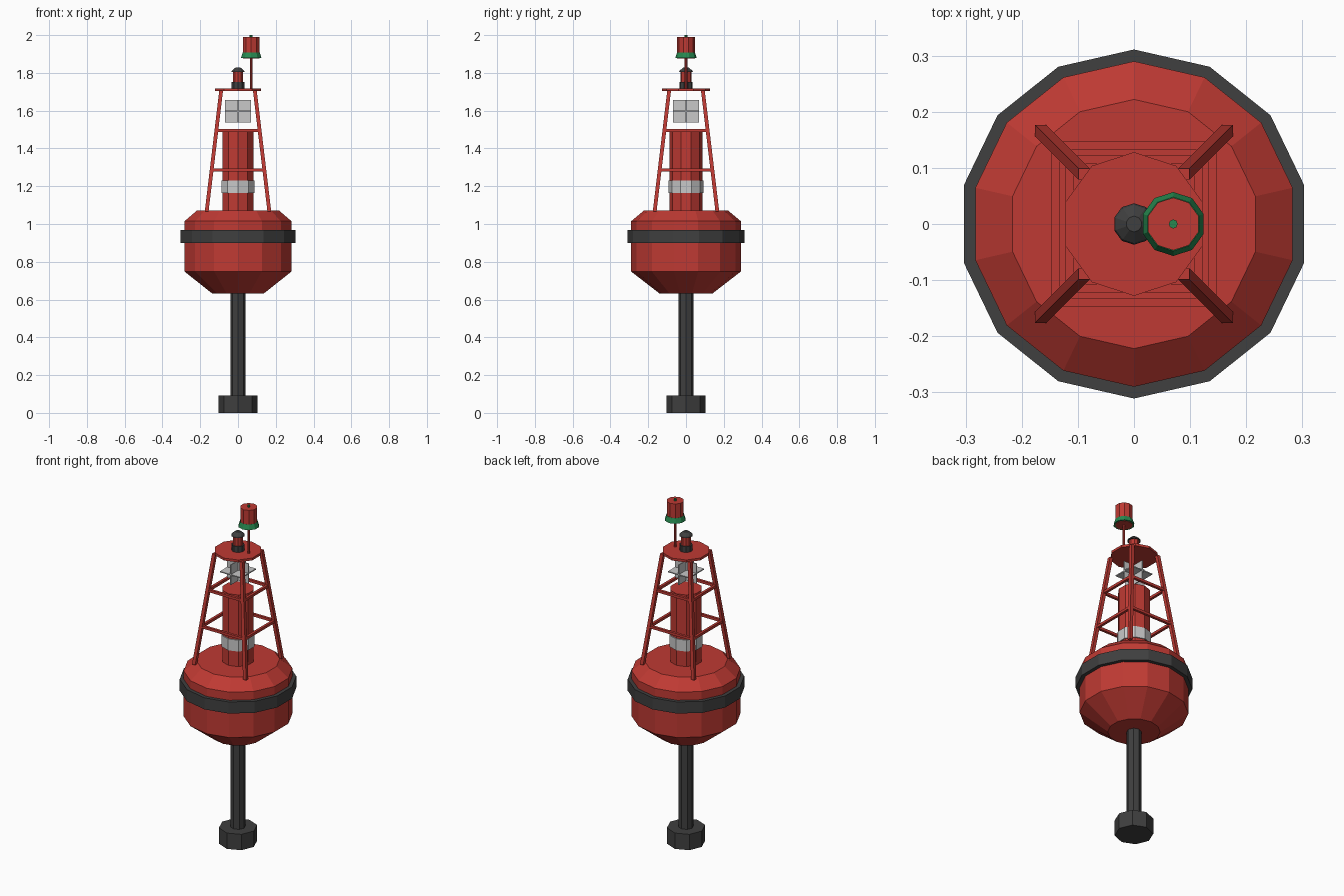
import bpy
import bmesh
from math import sin, cos, tau

cube = bpy.data.objects.get("Cube")
if cube:
    bpy.data.objects.remove(cube, do_unlink=True)


def material(name, r, g, b):
    m = bpy.data.materials.new(name)
    m.use_nodes = True
    m.diffuse_color = (r, g, b, 1)
    m.node_tree.nodes["Principled BSDF"].inputs["Base Color"].default_value = (r, g, b, 1)
    return m


RED = material("buoy red", 0.52, 0.042, 0.033)
DARK = material("dark rubber", 0.05, 0.05, 0.05)
GREY = material("light grey", 0.58, 0.58, 0.58)
GREEN = material("signal green", 0.02, 0.25, 0.08)


def finish(name, bm, mat):
    bmesh.ops.recalc_face_normals(bm, faces=bm.faces)
    mesh = bpy.data.meshes.new(name)
    bm.to_mesh(mesh)
    bm.free()
    mesh.materials.append(mat)
    obj = bpy.data.objects.new(name, mesh)
    bpy.context.collection.objects.link(obj)
    return obj


def lathe(name, profile, sides, mat, x=0.0):
    """Capped faceted turning from (radius, height) points; first corner on +y."""
    bm = bmesh.new()
    rings = [[bm.verts.new((x + r * sin(tau * i / sides), r * cos(tau * i / sides), z))
              for i in range(sides)] for r, z in profile]
    for low, high in zip(rings, rings[1:]):
        for i in range(sides):
            j = (i + 1) % sides
            bm.faces.new((low[i], low[j], high[j], high[i]))
    bm.faces.new(rings[0])
    bm.faces.new(rings[-1])
    return finish(name, bm, mat)


def box(name, center, size, mat, lean=(0, 0)):
    """Box whose top can be shifted sideways to lean it."""
    bm = bmesh.new()
    bmesh.ops.create_cube(bm, size=1)
    for v in bm.verts:
        top = v.co.z > 0
        for k in range(3):
            v.co[k] = v.co[k] * size[k] + center[k]
        if top:
            v.co.x += lean[0]
            v.co.y += lean[1]
    return finish(name, bm, mat)


# Counterweight, tail tube and float
lathe("counterweight", [(0.103, 0), (0.103, 0.093)], 8, DARK)
lathe("tail_tube", [(0.04, 0.09), (0.04, 0.64)], 8, DARK)
lathe("float_hull", [(0.14, 0.632), (0.29, 0.748), (0.29, 1.015), (0.222, 1.072)], 14, RED)
lathe("fender_band", [(0.311, 0.899), (0.311, 0.967)], 14, DARK)

# Central column
lathe("column", [(0.087, 1.07), (0.087, 1.493)], 10, RED)
lathe("column_band", [(0.093, 1.163), (0.093, 1.23)], 10, GREY)

# Tower legs and horizontal braces
FOOT, HEAD, Z0, Z1 = 0.166, 0.089, 1.065, 1.708
for sx, side in ((1, "left"), (-1, "right")):
    for sy, end in ((-1, "front"), (1, "back")):
        lean = HEAD - FOOT
        box(f"leg_{end}_{side}", (sx * FOOT, sy * FOOT, (Z0 + Z1) / 2),
            (0.02, 0.02, Z1 - Z0), RED, (sx * lean, sy * lean))
for level, z in (("lower", 1.285), ("upper", 1.495)):
    d = FOOT + (HEAD - FOOT) * (z - Z0) / (Z1 - Z0)
    for s, a, b in ((-1, "front", "right"), (1, "back", "left")):
        box(f"{level}_brace_{a}", (0, s * d, z), (2 * d, 0.015, 0.015), RED)
        box(f"{level}_brace_{b}", (s * d, 0, z), (0.015, 2 * d, 0.015), RED)

# Radar reflector: three crossed plates
W, H, T, ZR = 0.138, 0.117, 0.006, 1.597
box("reflector_plate_flat", (0, 0, ZR), (W, W, T), GREY)
box("reflector_plate_across", (0, 0, ZR), (W, T, H), GREY)
box("reflector_plate_along", (0, 0, ZR), (T, W, H), GREY)

# Top platform and lantern
lathe("platform", [(0.128, 1.704), (0.128, 1.718)], 10, RED)
lathe("lantern_base", [(0.035, 1.716), (0.035, 1.752)], 10, DARK)
lathe("lantern_lens", [(0.028, 1.75), (0.028, 1.808)], 10, RED)
lathe("lantern_cap", [(0.037, 1.804), (0.034, 1.812), (0.014, 1.828)], 10, DARK)

# Can-shaped topmark on its rod
X = 0.07
lathe("topmark_rod", [(0.007, 1.716), (0.007, 1.9)], 8, RED, X)
lathe("topmark_can", [(0.047, 1.876), (0.047, 1.99)], 10, RED, X)
lathe("topmark_skirt", [(0.057, 1.878), (0.048, 1.907)], 10, GREEN, X)
lathe("topmark_pin", [(0.008, 1.985), (0.008, 2.0)], 8, GREEN, X)
